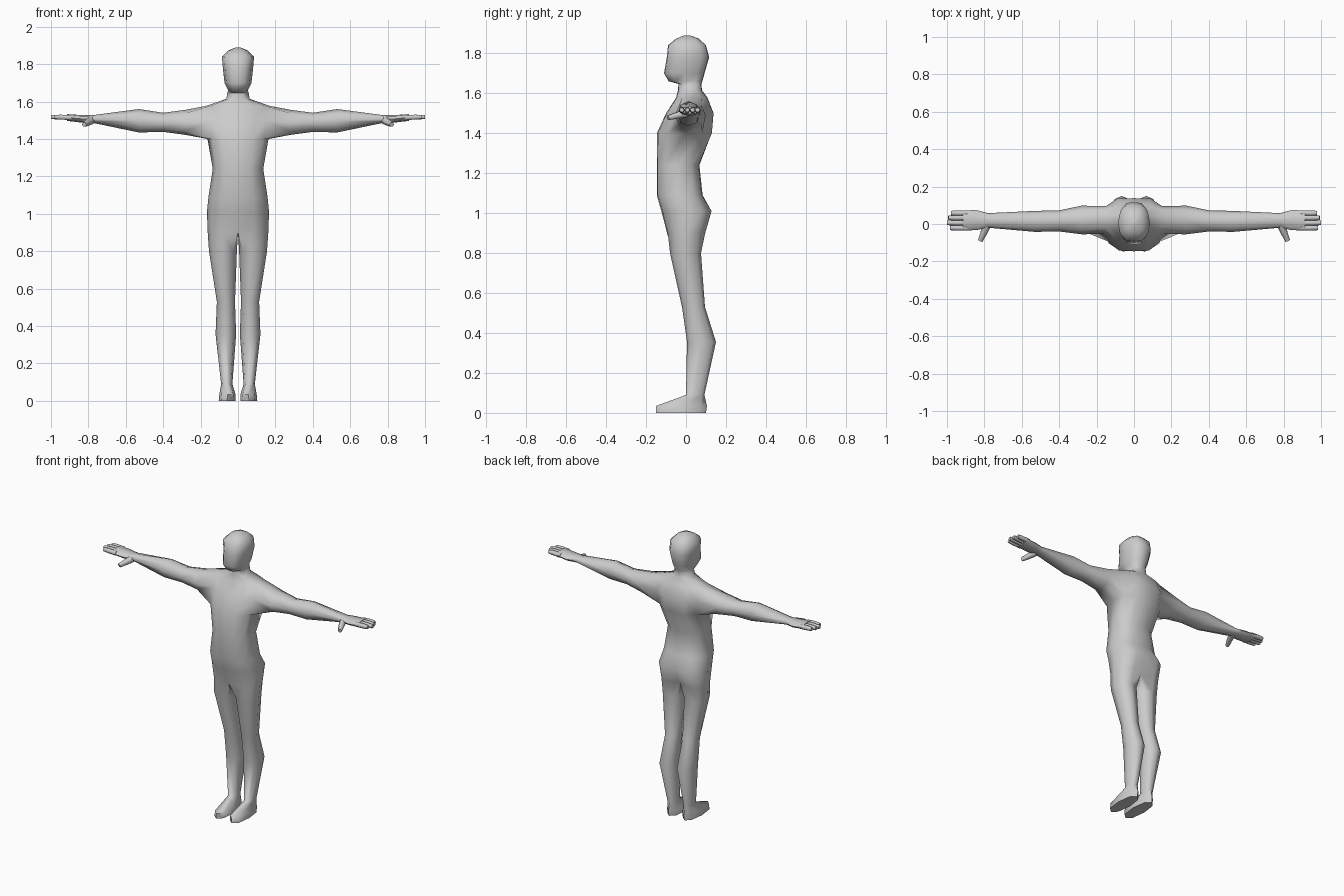
import bpy, bmesh, math
from mathutils import Vector

if "Cube" in bpy.data.objects:
    bpy.data.objects.remove(bpy.data.objects["Cube"])

# 8-point half-body sections: inner, front-inner, front, front-outer, outer, back-outer, back, back-inner
LIMB = [(-1, 0), (-.72, -.76), (0, -1), (.72, -.76), (1, 0), (.72, .76), (0, 1), (-.72, .76)]
TRUNK = [(0, 0), (0, -1), (.5, -.96), (.86, -.62), (1, 0), (.86, .62), (.5, .96), (0, 1)]
# 8-point arm section in (y, z), starting bottom-front
ARM = [(-.75, -.72), (0, -1), (.75, -.72), (1, 0), (.75, .72), (0, 1), (-.75, .72), (-1, 0)]


def finish(name, bm):
    bmesh.ops.recalc_face_normals(bm, faces=bm.faces[:])
    me = bpy.data.meshes.new(name)
    bm.to_mesh(me)
    bm.free()
    ob = bpy.data.objects.new(name, me)
    bpy.context.collection.objects.link(ob)
    mod = ob.modifiers.new("Mirror", 'MIRROR')
    mod.use_clip = True
    mod.merge_threshold = 0.0005
    bpy.ops.object.select_all(action='DESELECT')
    ob.select_set(True)
    bpy.context.view_layer.objects.active = ob
    bpy.ops.object.shade_smooth_by_angle(angle=math.radians(65))
    return ob


def bridge(bm, a, b):
    n = len(a)
    return [bm.faces.new((a[i], a[(i + 1) % n], b[(i + 1) % n], b[i])) for i in range(n)]


# Leg sections: z, x inner, x outer, y front, y back
legs = [(0, .013, .103, -.15, .10), (.035, .013, .1, -.15, .105), (.09, .03, .09, 0, .092),
        (.355, .01, .12, .005, .15), (.53, .016, .113, -.02, .095), (.80, .006, .155, -.08, .075)]
# Trunk, neck and head sections: z, half width, y front, y back, centre-back factor
trunk = [(.90, .162, -.095, .10, .65), (1.01, .166, -.123, .133, .85), (1.09, .158, -.146, .083, 1),
         (1.24, .135, -.146, .067, 1), (1.40, .163, -.146, .135, .95), (1.50, .175, -.10, .142, .97),
         (1.577, .17, -.05, .108, 1), (1.615, .062, -.04, .08, 1), (1.647, .057, -.038, .077, 1),
         (1.66, .052, -.087, .082, 1), (1.70, .072, -.11, .093, 1), (1.78, .081, -.096, .116, 1),
         (1.84, .086, -.09, .10, 1), (1.873, .052, -.05, .065, 1), (1.89, .012, -.01, .02, 1)]

# Body: one loft from sole to crown, halved on x = 0
bm = bmesh.new()
rings = []
for z, x0, x1, y0, y1 in legs:
    cx, rx, cy, ry = (x0 + x1) / 2, (x1 - x0) / 2, (y0 + y1) / 2, (y1 - y0) / 2
    rings.append([bm.verts.new((cx + u * rx, cy + v * ry, z)) for u, v in LIMB])
for z, w, y0, y1, k in trunk:
    cy, ry = (y0 + y1) / 2, (y1 - y0) / 2
    ring = [bm.verts.new((u * w, cy + v * ry, z)) for u, v in TRUNK]
    ring[7].co.y = y1 * k
    rings.append(ring)
for a, b in zip(rings, rings[1:]):
    bridge(bm, a, b)
bm.faces.new(rings[0])
bm.faces.new(rings[-1][1:])

# Open the shoulder
lo, mid, hi = (rings[len(legs) + i] for i in (4, 5, 6))
hole = set(lo[3:6] + mid[3:6] + hi[3:6])
doomed = [f for f in bm.faces if all(v in hole for v in f.verts)
          or all(abs(v.co.x) < 1e-5 for v in f.verts)]
bmesh.ops.delete(bm, geom=doomed, context='FACES_ONLY')

# Arm and palm: x, y front, y back, z low, z high
prev = [lo[3], lo[4], lo[5], mid[5], hi[5], hi[4], hi[3], mid[3]]
for x, y0, y1, z0, z1 in [(.28, -.055, .098, 1.422, 1.556), (.40, -.04, .073, 1.438, 1.54),
                          (.53, -.042, .07, 1.435, 1.56), (.78, -.02, .058, 1.487, 1.527),
                          (.84, -.032, .074, 1.488, 1.528), (.915, -.036, .073, 1.497, 1.533)]:
    ring = [bm.verts.new((x, (y0 + y1) / 2 + u * (y1 - y0) / 2, (z0 + z1) / 2 + v * (z1 - z0) / 2))
            for u, v in ARM]
    bridge(bm, prev, ring)
    prev = ring
bm.faces.new(prev)
bmesh.ops.delete(bm, geom=[v for v in bm.verts if not v.link_edges or not v.link_faces], context='VERTS')
bmesh.ops.delete(bm, geom=[e for e in bm.edges if not e.link_faces], context='EDGES')
finish("body", bm)


# Fingers and thumb: tapered six-sided digits
def digit(name, points):
    bm = bmesh.new()
    axis = Vector(points[-1][0]) - Vector(points[0][0])
    rot = axis.to_track_quat('Z', 'Y')
    loops = []
    for p, r in points:
        loops.append([bm.verts.new(Vector(p) + rot @ Vector((r * math.cos(i * math.pi / 3),
                      r * math.sin(i * math.pi / 3), 0))) for i in range(6)])
    for a, b in zip(loops, loops[1:]):
        bridge(bm, a, b)
    bm.faces.new(loops[0])
    bm.faces.new(loops[-1])
    finish(name, bm)


for name, y, tip in [("index_finger", -.021, .983), ("middle_finger", .006, 1.0),
                     ("ring_finger", .033, .993), ("little_finger", .058, .978)]:
    digit(name, [((.89, y, 1.514), .015), ((.95, y, 1.517), .015), ((tip, y, 1.517), .012)])
digit("thumb", [((.785, .0, 1.5), .022), ((.80, -.04, 1.49), .019), ((.822, -.09, 1.477), .013)])
